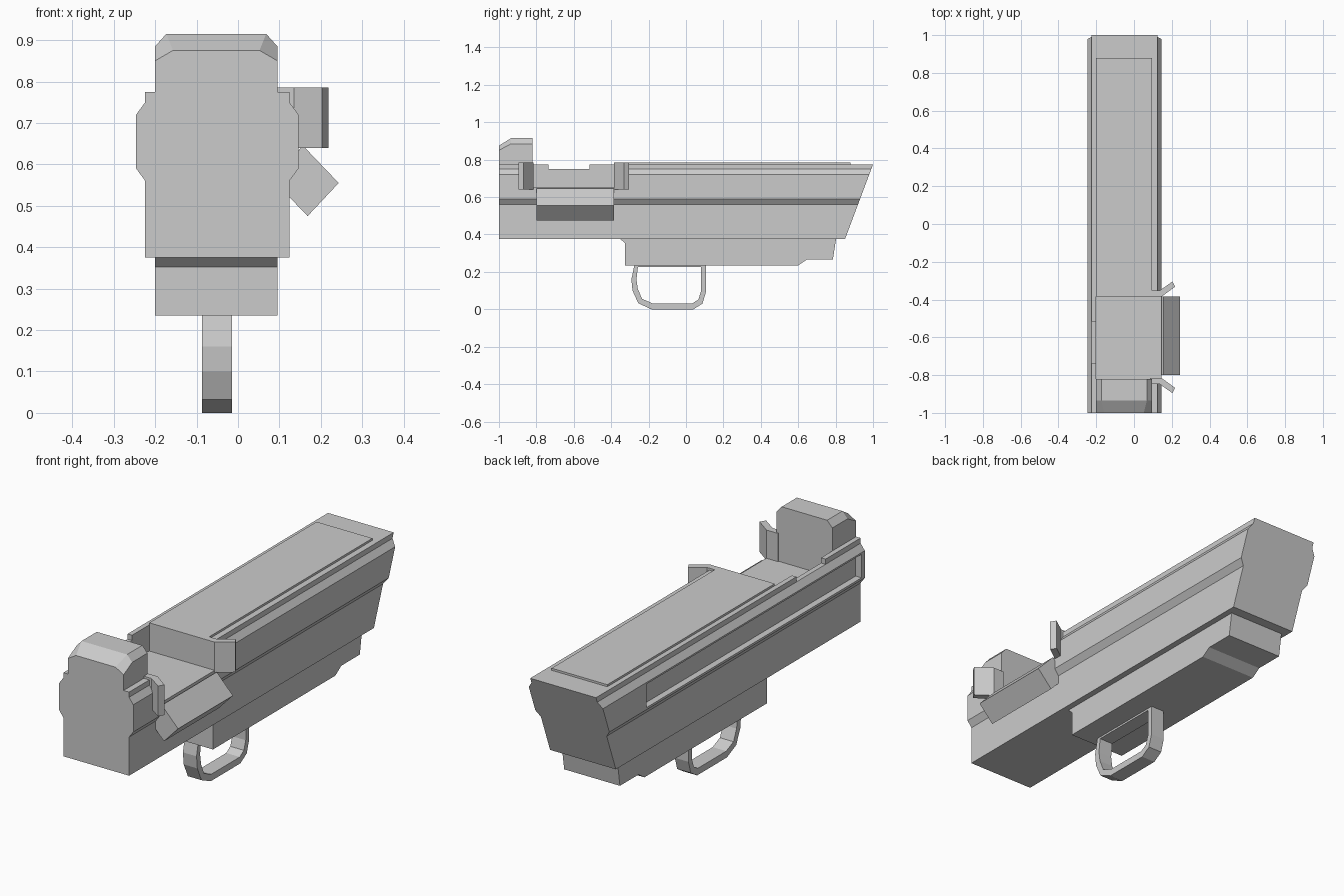
import bpy, bmesh

if "Cube" in bpy.data.objects:
    bpy.data.objects.remove(bpy.data.objects["Cube"])

CX = -0.05  # centre line of the hull


def loft(name, rings):
    """Closed solid through rings of equal point count."""
    bm = bmesh.new()
    vs = [[bm.verts.new(p) for p in r] for r in rings]
    n = len(vs[0])
    for a, b in zip(vs, vs[1:]):
        for i in range(n):
            j = (i + 1) % n
            bm.faces.new((a[i], a[j], b[j], b[i]))
    bm.faces.new(vs[0])
    bm.faces.new(vs[-1])
    bmesh.ops.recalc_face_normals(bm, faces=bm.faces)
    me = bpy.data.meshes.new(name)
    bm.to_mesh(me)
    bm.free()
    ob = bpy.data.objects.new(name, me)
    bpy.context.collection.objects.link(ob)
    return ob


def prism(name, pts, axis, a, b):
    """Extrude a 2D profile along an axis from a to b."""
    put = {'x': lambda u, v, t: (t, u, v),
           'y': lambda u, v, t: (u, t, v),
           'z': lambda u, v, t: (u, v, t)}[axis]
    return loft(name, [[put(u, v, t) for u, v in pts] for t in (a, b)])


def box(name, x0, x1, y0, y1, z0, z1):
    return prism(name, [(x0, y0), (x1, y0), (x1, y1), (x0, y1)], 'z', z0, z1)


def cut(target, cutter):
    cutter.hide_render = True
    m = target.modifiers.new('cut', 'BOOLEAN')
    m.operation, m.solver, m.object = 'DIFFERENCE', 'EXACT', cutter
    bpy.context.view_layer.objects.active = target
    bpy.ops.object.modifier_apply(modifier=m.name)
    bpy.data.objects.remove(cutter)


# Main hull: bulged section with a slanted far end
half = [(0.174, 0.375), (0.174, 0.56), (0.196, 0.59), (0.196, 0.72),
        (0.174, 0.75), (0.174, 0.775)]
section = [(CX + x, z) for x, z in half] + [(CX - x, z) for x, z in reversed(half)]
hull = loft('hull', [[(x, -1, z) for x, z in section],
                     [(x, 0.85 + (z - 0.375) * 0.375, z) for x, z in section]])
# Open bay, left wall notch and left side slot
cut(hull, box('bay_cutter', -0.2, 0.4, -0.82, -0.385, 0.65, 0.9))
cut(hull, box('notch_cutter', -0.4, -0.19, -0.735, -0.515, 0.75, 0.9))
cut(hull, box('slot_cutter', -0.4, -0.215, -0.975, 0.65, 0.60, 0.712))

# Raised lid on top
box('top_lid', -0.2, 0.095, -0.385, 0.88, 0.77, 0.785)

# Chamfered block at the front
def block_ring(y, side, top, inset):
    return [(-0.2, y, 0.65), (0.095, y, 0.65), (0.095, y, side),
            (0.095 - inset, y, top), (-0.2 + inset, y, top), (-0.2, y, side)]

loft('front_block', [block_ring(-1, 0.85, 0.875, 0.043),
                     block_ring(-0.935, 0.885, 0.915, 0.027),
                     block_ring(-0.82, 0.885, 0.915, 0.027)])

# Tilted slab hanging at the bay opening
prism('side_flap', [(0.157, 0.645), (0.243, 0.555), (0.168, 0.475), (0.082, 0.565)],
      'y', -0.80, -0.385)

# Flared guide plates either side of the bay
plate = [(0.085, 0), (0.145, 0), (0.218, 0.053), (0.203, 0.08), (0.135, 0.032), (0.085, 0.032)]
for name, y, s in (('rear_guide', -0.385, 1), ('front_guide', -0.815, -1)):
    prism(name, [(u, y + s * v) for u, v in plate], 'z', 0.64, 0.785)

# Lower housing
prism('lower_housing', [(-0.325, 0.235), (0.60, 0.235), (0.645, 0.265), (0.785, 0.265),
                        (0.803, 0.38), (-0.35, 0.38), (-0.35, 0.375), (-0.325, 0.352)],
      'x', -0.2, 0.095)

# Hand loop below
loop = prism('hand_loop', [(-0.275, 0.24), (-0.292, 0.16), (-0.286, 0.10), (-0.255, 0.032),
                           (-0.185, 0), (0.04, 0), (0.088, 0.03), (0.106, 0.09), (0.106, 0.24)],
             'x', -0.087, -0.015)
cut(loop, prism('loop_cutter', [(-0.257, 0.226), (-0.265, 0.16), (-0.258, 0.11), (-0.235, 0.056),
                                (-0.18, 0.032), (0.035, 0.032), (0.066, 0.052), (0.08, 0.095),
                                (0.08, 0.226)], 'x', -0.2, 0.1))
